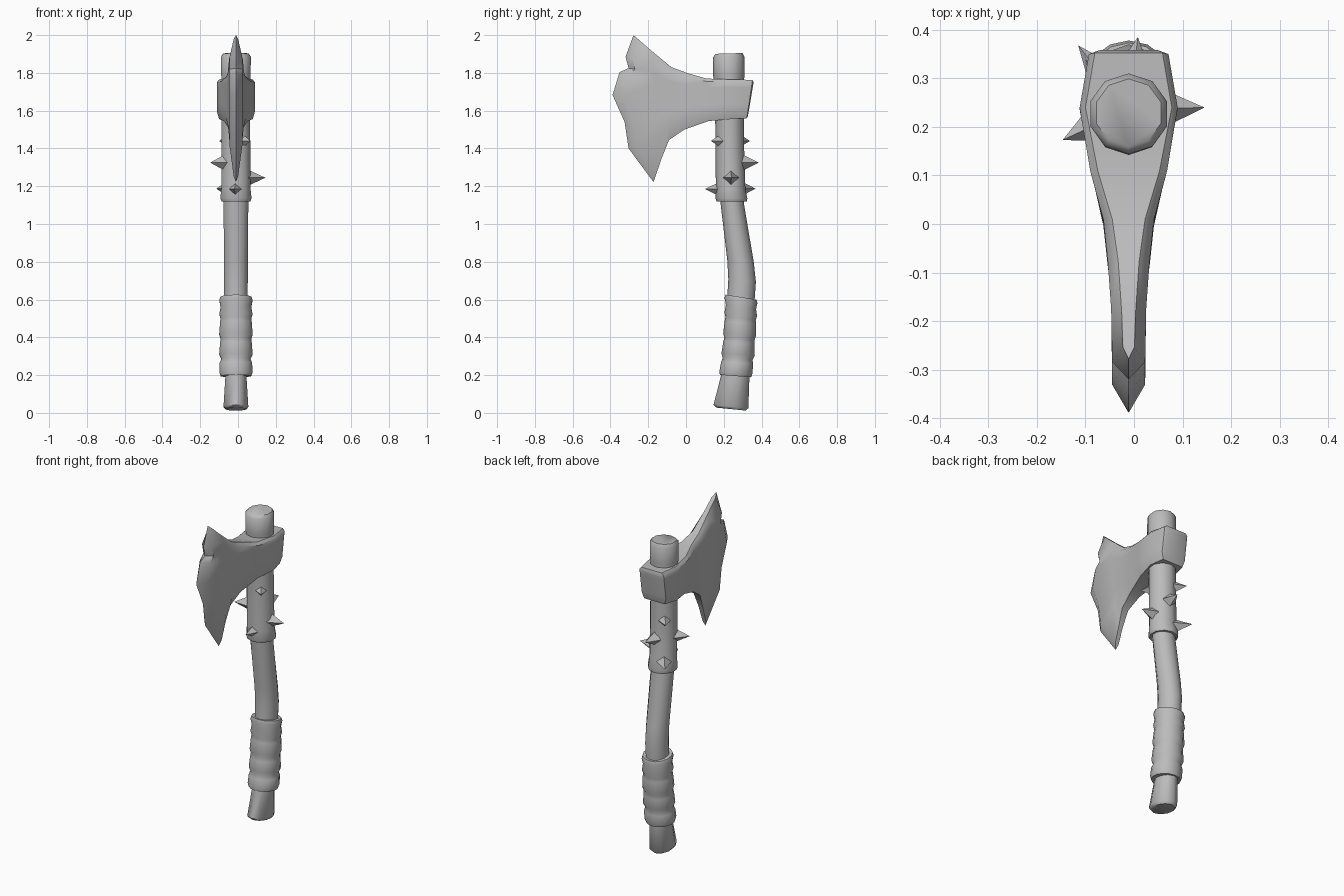
import bpy, bmesh, math
from mathutils import Vector

if "Cube" in bpy.data.objects:
    bpy.data.objects.remove(bpy.data.objects["Cube"])

CX = -0.011  # middle plane of the axe

grey = bpy.data.materials.new("plain_grey")
grey.use_nodes = True
grey.diffuse_color = (0.5, 0.5, 0.5, 1)
grey.node_tree.nodes["Principled BSDF"].inputs["Base Color"].default_value = (0.5, 0.5, 0.5, 1)


def finish(name, bm, angle=None):
    """Turn a bmesh into a named object, optionally smooth shaded."""
    bmesh.ops.remove_doubles(bm, verts=bm.verts, dist=0.0005)
    bmesh.ops.recalc_face_normals(bm, faces=bm.faces)
    mesh = bpy.data.meshes.new(name)
    bm.to_mesh(mesh)
    bm.free()
    mesh.materials.append(grey)
    obj = bpy.data.objects.new(name, mesh)
    bpy.context.collection.objects.link(obj)
    if angle:
        bpy.ops.object.select_all(action='DESELECT')
        obj.select_set(True)
        bpy.context.view_layer.objects.active = obj
        bpy.ops.object.shade_smooth_by_angle(angle=math.radians(angle))
    return obj


def tube(name, rings, sides=10):
    """Loft elliptical rings (y, z, x radius, y radius, slant) into a closed tube."""
    bm = bmesh.new()
    loops = []
    for y, z, rx, ry, slant in rings:
        loop = []
        for i in range(sides):
            a = math.tau * (i + 0.5) / sides
            dy = ry * math.sin(a)
            loop.append(bm.verts.new((CX + rx * math.cos(a), y + dy, z + slant * dy)))
        loops.append(loop)
    for a, b in zip(loops, loops[1:]):
        for i in range(sides):
            j = (i + 1) % sides
            bm.faces.new((a[i], a[j], b[j], b[i]))
    bm.faces.new(loops[0])
    bm.faces.new(loops[-1])
    return finish(name, bm, 50)


# Wooden shaft, with a bend above the grip
tube("shaft", [
    (.238, .020, .058, .078, -.10), (.238, .034, .069, .092, -.10),
    (.262, .200, .058, .074, -.10), (.288, .560, .064, .072, -.12),
    (.297, .700, .066, .073, -.10), (.289, .800, .066, .070, -.05),
    (.246, 1.100, .069, .062, 0), (.240, 1.200, .069, .062, 0)])

# Wrapped grip with uneven folds
tube("grip_wrap", [
    (.262, .195, .066, .066, -.08), (.262, .195, .083, .083, -.08),
    (.264, .215, .090, .087, -.08), (.271, .265, .088, .085, -.06),
    (.273, .285, .079, .079, -.06), (.276, .310, .091, .088, -.06),
    (.280, .370, .086, .083, -.08), (.283, .392, .083, .080, -.08),
    (.284, .415, .091, .087, -.08), (.288, .480, .086, .083, -.10),
    (.289, .500, .083, .080, -.10), (.290, .522, .090, .086, -.12),
    (.291, .560, .083, .080, -.14), (.291, .595, .090, .087, -.16),
    (.291, .613, .084, .082, -.16), (.291, .613, .066, .068, -.16)], 14)

# Thicker sleeve around the upper shaft
tube("upper_sleeve", [
    (.242, 1.120, .060, .060, 0), (.242, 1.120, .080, .080, 0),
    (.241, 1.135, .087, .084, 0), (.236, 1.190, .081, .078, 0),
    (.232, 1.400, .080, .076, 0), (.229, 1.740, .078, .076, 0),
    (.226, 1.790, .082, .084, 0), (.227, 1.885, .083, .083, 0),
    (.229, 1.903, .070, .070, .03)])


def build_head():
    """Loft the collar and blade from the back to the cutting edge."""
    # top (y, z), bottom (y, z), half thickness, rim thickness share
    stations = [
        ((.358, 1.750), (.328, 1.572), .066, .9),
        ((.352, 1.763), (.322, 1.560), .082, .85),
        ((.240, 1.765), (.235, 1.555), .101, .88),
        ((.108, 1.770), (.120, 1.545), .079, .80),
        ((.010, 1.798), (-.008, 1.500), .052, .65),
        ((-.077, 1.830), (-.090, 1.445), .043, .5),
        ((-.180, 1.915), (-.128, 1.350), .036, .4),
    ]
    rows = [0, .07, .2, .3, .45, .62, .80, 1]
    edge = [(-.278, 2.0), (-.320, 1.885), (-.304, 1.825), (-.352, 1.804),
            (-.389, 1.683), (-.325, 1.540), (-.304, 1.400), (-.172, 1.222)]
    grid = []
    for top, bottom, width, rim in stations:
        col = []
        for j, t in enumerate(rows):
            p = Vector(top).lerp(Vector(bottom), t)
            col.append((p.x, p.y, width * (rim if j in (0, 7) else 1)))
        grid.append(col)
    # Shoulder of the bevel, then the sharp edge
    bevel = []
    for j, (y, z) in enumerate(edge):
        p = Vector((y, z)).lerp(Vector(grid[-1][j][:2]), .25)
        bevel.append((p.x, p.y, .012 if j in (0, 7) else .034))
    grid.append(bevel)
    grid.append([(y, z, 0) for y, z in edge])

    bm = bmesh.new()
    sides = [[[bm.verts.new((CX + s * w, y, z)) for y, z, w in col] for col in grid]
             for s in (-1, 1)]
    last = len(rows) - 1
    for side in sides:
        for a, b in zip(side, side[1:]):
            for j in range(last):
                bm.faces.new((a[j], a[j + 1], b[j + 1], b[j]))
    left, right = sides
    for i in range(len(grid) - 1):
        for j in (0, last):
            ring = [left[i][j], left[i + 1][j], right[i + 1][j], right[i][j]]
            bm.faces.new(ring)
    for j in range(last):
        bm.faces.new((left[0][j], left[0][j + 1], right[0][j + 1], right[0][j]))
    finish("axe_head", bm, 42)


build_head()

# Spikes driven into the sleeve: tip positions around the shaft
tips = [(-.100, .338, 1.440), (.065, .132, 1.440), (.008, .385, 1.325),
        (-.147, .173, 1.325), (.145, .240, 1.245), (-.115, .368, 1.187),
        (-.018, .100, 1.185)]
for n, tip in enumerate(tips, 1):
    tip = Vector(tip)
    root = Vector((CX, .236, tip.z))
    out = (tip - root).normalized()
    side = out.cross(Vector((0, 0, 1)))
    base = root + out * .066
    size = .042 if (tip - root).length > .14 else .034
    bm = bmesh.new()
    corners = [bm.verts.new(base + size * d)
               for d in (side, Vector((0, 0, 1)), -side, Vector((0, 0, -1)))]
    point = bm.verts.new(tip)
    bm.faces.new(corners)
    for i in range(4):
        bm.faces.new((corners[i], corners[(i + 1) % 4], point))
    finish(f"spike_{n}", bm)
